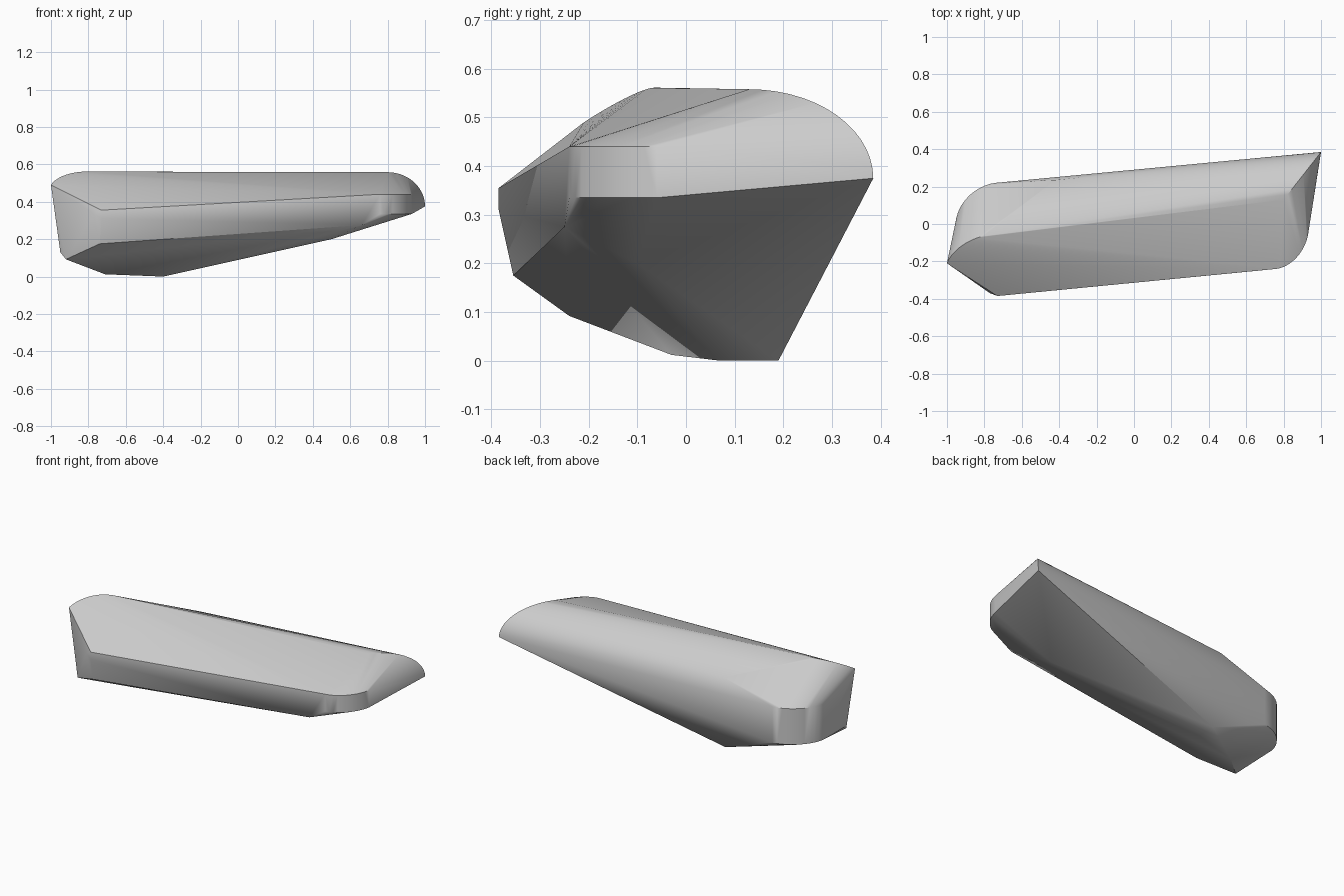
import bpy, bmesh, math
from mathutils import Vector

cube = bpy.data.objects.get("Cube")
if cube:
    bpy.data.objects.remove(cube)


def arc(start, end, corner, steps=10):
    """Elliptical quarter arc, tangent to both legs of a corner."""
    a, b, k = Vector(start), Vector(end), Vector(corner)
    c = a + b - k
    turns = [math.pi / 2 * i / steps for i in range(steps + 1)]
    return [c + (a - c) * math.cos(t) + (b - c) * math.sin(t) for t in turns]


def wall(plan, low, high):
    """Raise a plan curve into the two rims of an upright wall."""
    return [Vector((p.x, p.y, z)) for p in plan for z in (low, high)]


# Rounded upright corners at opposite ends
points = wall(arc((.93, -.06, 0), (.76, -.24, 0), (.90, -.225, 0)), .335, .44)
points += wall(arc((-.95, .03, 0), (-.74, .22, 0), (-.92, .2, 0)), .13, .35)

# Rounded tips running up to the top ridge
points += arc((1, .385, .375), (.80, .13, .558), (1, .385, .558), 14)
points += arc((-1, -.21, .49), (-.78, -.06, .56), (-.95, -.08, .575))

# Front corner, back shoulder and faceted underside
points += [Vector(p) for p in (
    (-.73, -.385, .355), (-.73, -.385, .31), (-.77, -.37, .335),
    (-.74, -.355, .175), (-.42, .235, .45),
    (-.92, -.24, .092), (-.95, -.2, .13),
    (-.71, -.03, .012), (-.4, .07, 0), (-.4, .19, 0),
    (.5, -.1, .2), (.66, -.25, .275))]

# Wrap the guide points in one solid shell
bm = bmesh.new()
for p in points:
    bm.verts.new(p)
hull = bmesh.ops.convex_hull(bm, input=bm.verts[:])
unused = {g for g in hull["geom_interior"] + hull["geom_unused"]
          if isinstance(g, bmesh.types.BMVert)}
bmesh.ops.delete(bm, geom=list(unused), context="VERTS")
bmesh.ops.recalc_face_normals(bm, faces=bm.faces[:])

mesh = bpy.data.meshes.new("faceted_body")
bm.to_mesh(mesh)
bm.free()
body = bpy.data.objects.new("faceted_body", mesh)
bpy.context.collection.objects.link(body)

# Plain grey finish
grey = bpy.data.materials.new("light_grey")
grey.use_nodes = True
colour = (.6, .6, .6, 1)
grey.diffuse_color = colour
grey.node_tree.nodes["Principled BSDF"].inputs["Base Color"].default_value = colour
mesh.materials.append(grey)

bpy.ops.object.select_all(action="DESELECT")
body.select_set(True)
bpy.context.view_layer.objects.active = body
bpy.ops.object.shade_smooth_by_angle(angle=math.radians(30))
